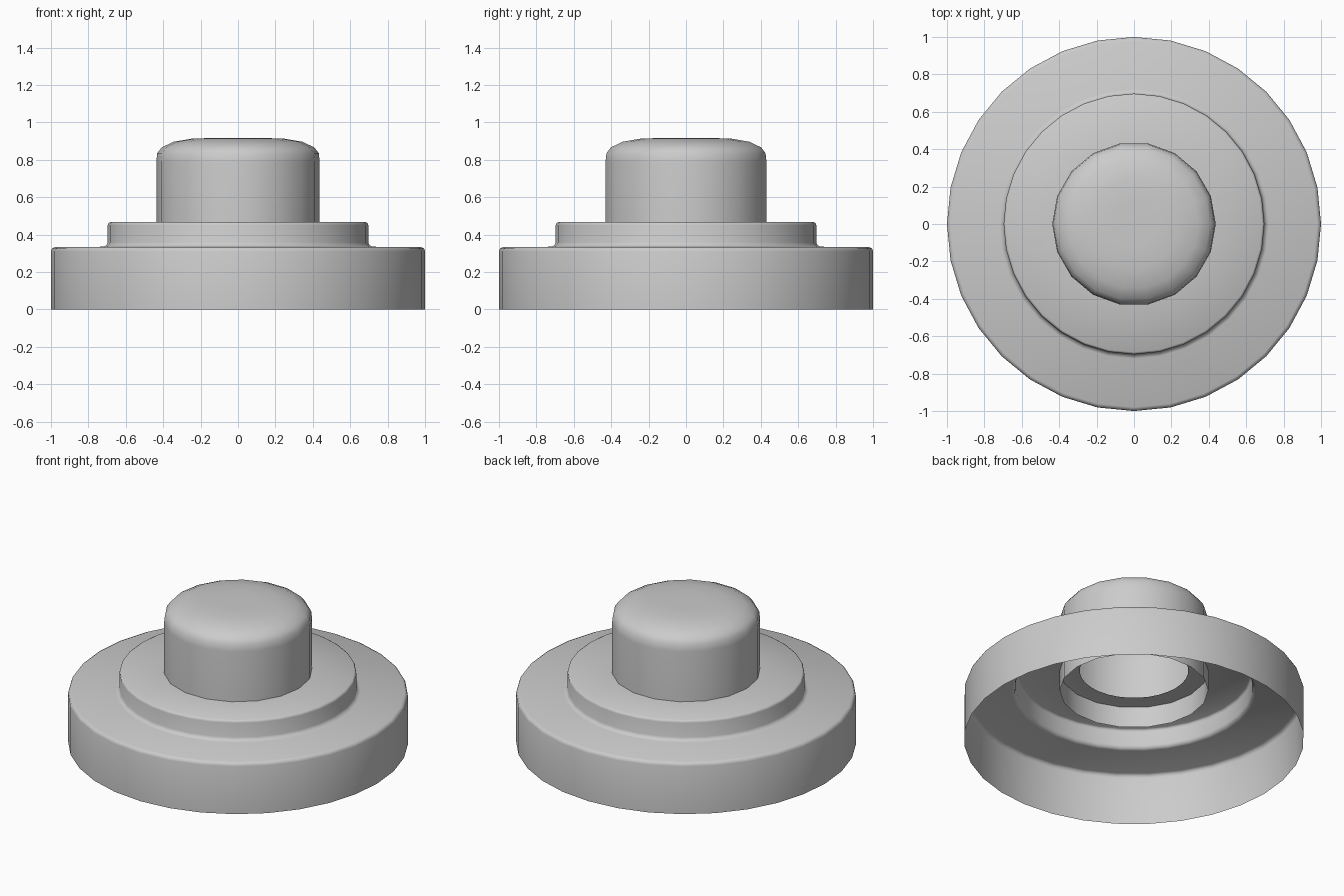
import bpy, bmesh
from math import cos, sin, pi, radians

if "Cube" in bpy.data.objects:
    bpy.data.objects.remove(bpy.data.objects["Cube"])


def lathe(name, profile, sides, angle):
    """Revolve (radius, z) points about z; a zero radius closes to one vertex."""
    bm = bmesh.new()
    rings = []
    for r, z in profile:
        if r == 0:
            rings.append([bm.verts.new((0, 0, z))] * sides)
        else:
            rings.append([bm.verts.new((r * cos(2 * pi * i / sides),
                                        r * sin(2 * pi * i / sides), z))
                          for i in range(sides)])
    for a, b in zip(rings, rings[1:]):
        for i in range(sides):
            j = (i + 1) % sides
            corners = list(dict.fromkeys((a[i], a[j], b[j], b[i])))
            bm.faces.new(corners)
    mesh = bpy.data.meshes.new(name)
    bm.to_mesh(mesh)
    bm.free()
    ob = bpy.data.objects.new(name, mesh)
    bpy.context.collection.objects.link(ob)
    bpy.ops.object.select_all(action='DESELECT')
    ob.select_set(True)
    bpy.context.view_layer.objects.active = ob
    bpy.ops.object.shade_smooth_by_angle(angle=radians(angle))
    return ob


# Open-bottomed stepped shell with a hole under the knob
lathe("stepped_base", [
    (1.0, 0), (1.0, 0.31), (0.995, 0.325), (0.98, 0.333),
    (0.72, 0.335), (0.704, 0.342), (0.697, 0.358),
    (0.697, 0.45), (0.694, 0.46), (0.685, 0.466), (0.32, 0.466),
], 32, 50)

# Rounded knob passing through the step, open at its lower end
lathe("knob", [
    (0.437, 0.33), (0.437, 0.79), (0.432, 0.835), (0.408, 0.866),
    (0.345, 0.896), (0.24, 0.914), (0.12, 0.916), (0, 0.916),
], 18, 50)
